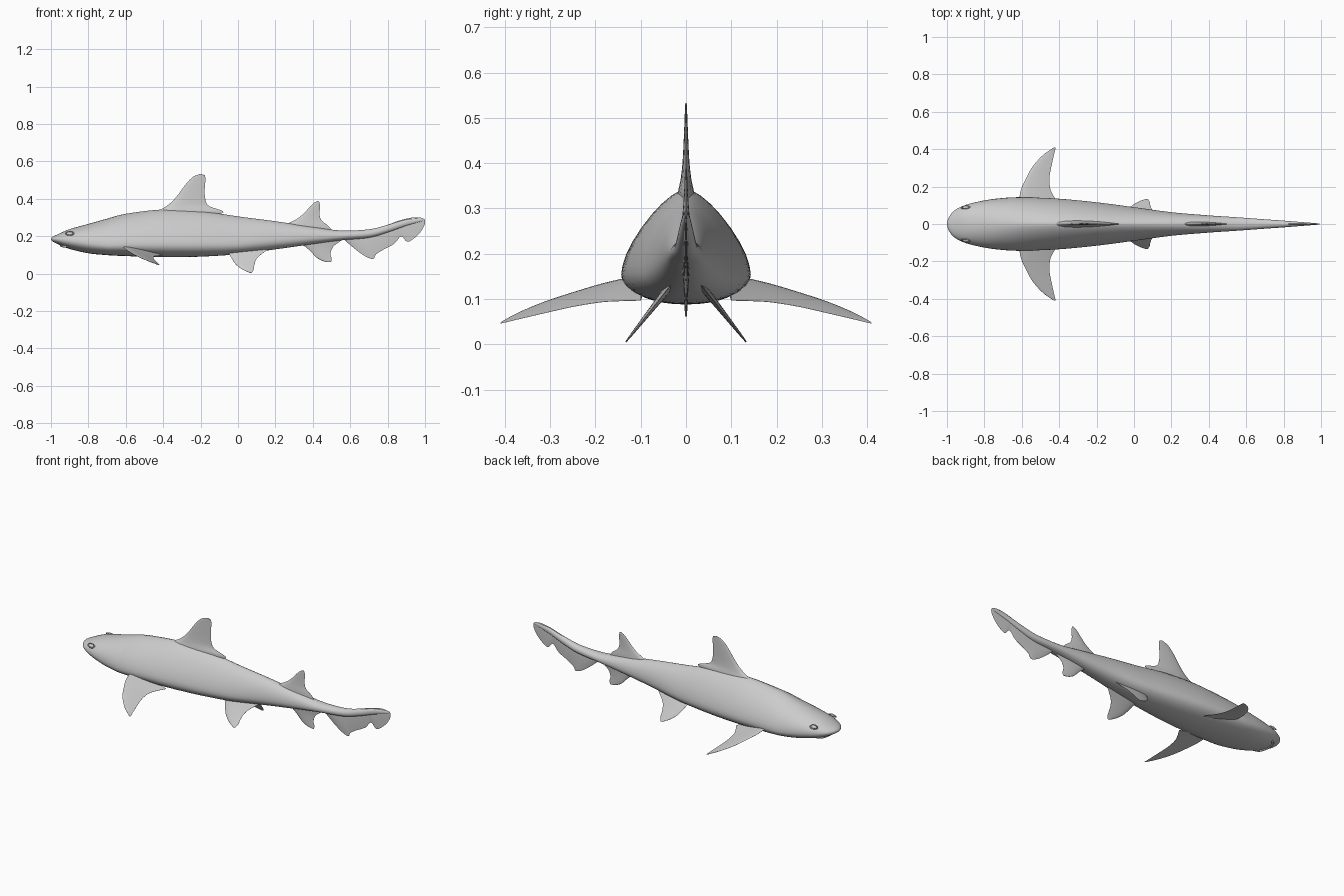
import bpy
import bmesh
from math import sin, cos, pi, sqrt
from mathutils import Vector

cube = bpy.data.objects.get("Cube")
if cube:
    bpy.data.objects.remove(cube, do_unlink=True)

grey = bpy.data.materials.new("shark grey")
grey.use_nodes = True
grey.diffuse_color = (0.6, 0.6, 0.6, 1)
grey.node_tree.nodes["Principled BSDF"].inputs["Base Color"].default_value = (0.6, 0.6, 0.6, 1)


def refine(rows, steps):
    """Smoothly interpolate rows of numbers (Catmull-Rom)."""
    rows = [Vector(r) for r in rows]
    ext = [rows[0]] + rows + [rows[-1]]
    out = []
    for a, b, c, d in zip(ext, ext[1:], ext[2:], ext[3:]):
        for k in range(steps):
            t = k / steps
            out.append(b + (c - a) * (t / 2) + (a * 2 - b * 5 + c * 4 - d) * (t * t / 2)
                       + (b * 3 - a - c * 3 + d) * (t ** 3 / 2))
    return out + [rows[-1]]


def finish(obj, angle=50):
    obj.data.materials.append(grey)
    bpy.ops.object.select_all(action="DESELECT")
    obj.select_set(True)
    bpy.context.view_layer.objects.active = obj
    bpy.ops.object.shade_smooth_by_angle(angle=angle * pi / 180)
    return obj


def loft(name, rings):
    """Skin closed rings of points and cap both ends."""
    bm = bmesh.new()
    loops = [[bm.verts.new(p) for p in ring] for ring in rings]
    for a, b in zip(loops, loops[1:]):
        for i in range(len(a)):
            j = (i + 1) % len(a)
            bm.faces.new((a[i], a[j], b[j], b[i]))
    bm.faces.new(loops[0])
    bm.faces.new(loops[-1])
    bmesh.ops.remove_doubles(bm, verts=bm.verts, dist=0.0002)
    bmesh.ops.recalc_face_normals(bm, faces=bm.faces)
    mesh = bpy.data.meshes.new(name)
    bm.to_mesh(mesh)
    bm.free()
    obj = bpy.data.objects.new(name, mesh)
    bpy.context.collection.objects.link(obj)
    return finish(obj)


def fin(name, stations, place, normal, thick_root, thick_tip, power=1.0):
    """Each station is leading u, v and trailing u, v; place maps (u, v) to space."""
    rows = refine(stations, 4)
    chord = [(1 - cos(pi * k / 8)) / 2 for k in range(9)]
    rings = []
    for n, (u0, v0, u1, v1) in enumerate(rows):
        s = n / (len(rows) - 1)
        thick = thick_tip + (thick_root - thick_tip) * (1 - s) ** power
        a, b = place(u0, v0), place(u1, v1)
        shape = [(t, 1.6 * thick * (sqrt(t) * (1 - t) + 0.02)) for t in chord]
        ring = [a.lerp(b, t) + normal * h for t, h in shape]
        ring += [a.lerp(b, t) - normal * h for t, h in reversed(shape)]
        rings.append(ring)
    return loft(name, rings)


# Body: x, bottom, top, half width, fullness of the back
body = refine([
    (-1.0, .182, .188, .004, 2), (-.99, .172, .198, .036, 2), (-.96, .156, .212, .072, 2),
    (-.9, .132, .238, .102, 2), (-.8, .109, .266, .126, 1.9), (-.7, .099, .294, .139, 1.75),
    (-.6, .094, .32, .143, 1.6), (-.4, .088, .343, .135, 1.5), (-.2, .091, .335, .116, 1.5),
    (0, .104, .306, .09, 1.6), (.2, .13, .28, .063, 1.8), (.4, .158, .25, .046, 2),
    (.55, .178, .231, .036, 2), (.7, .192, .237, .025, 2), (.8, .22, .261, .018, 2),
    (.9, .256, .289, .01, 2), (.99, .282, .296, .003, 2)], 5)
rings = []
for x, low, high, wide, full in body:
    blend = min(1, max(0, (x + 1) / .3))
    mid = low + (high - low) * (.5 - .23 * blend * min(1, max(.1, (.7 - x) / .7)))
    ring = []
    for k in range(36):
        a = 2 * pi * k / 36
        c, s = cos(a), sin(a)
        e = 2 / (full if s > 0 else 2.2)
        y = wide * abs(c) ** e * (1 if c > 0 else -1)
        z = mid + ((high - mid) * s ** e if s > 0 else -(mid - low) * (-s) ** e)
        ring.append((x, y, z))
    rings.append(ring)
loft("body", rings)


# Fins standing on the centre line
def upright(u, v):
    return Vector((u, 0, v))


side = Vector((0, 1, 0))
fin("first_dorsal_fin", [
    (-.47, .315, -.1, .315), (-.41, .345, -.08, .334), (-.37, .37, -.155, .362),
    (-.33, .41, -.175, .4), (-.28, .477, -.178, .45), (-.24, .518, -.174, .505),
    (-.2, .533, -.178, .527)], upright, side, .036, .003, 2)
fin("second_dorsal_fin", [
    (.24, .255, .5, .235), (.29, .279, .48, .258), (.33, .303, .446, .285),
    (.365, .336, .436, .318), (.4, .374, .439, .36), (.425, .389, .434, .386)],
    upright, side, .02, .003, 1.6)
fin("anal_fin", [
    (.3, .17, .56, .19), (.35, .15, .55, .176), (.385, .122, .51, .145),
    (.42, .086, .495, .108), (.455, .067, .501, .08), (.485, .061, .497, .061)],
    upright, side, .016, .003, 1.6)
fin("tail_fin", [
    (.56, .205, .57, .18), (.61, .212, .625, .132), (.64, .218, .68, .093),
    (.66, .222, .722, .079), (.7, .23, .738, .103), (.75, .245, .775, .127),
    (.81, .265, .835, .16), (.85, .28, .872, .2), (.87, .286, .903, .171),
    (.9, .294, .935, .184), (.94, .301, .975, .222), (.97, .3, .998, .262),
    (.99, .296, 1.0, .288)], upright, side, .01, .002)

# Paired fins and face details
for sign, word in ((-1, "right_side"), (1, "left_side")):
    def pectoral(u, v):
        return Vector((u, sign * v, .142 - .25 * (u + .61) - .18 * (v - .14)))

    fin("pectoral_fin_" + word, [
        (-.62, .09, -.4, .1), (-.612, .145, -.43, .15), (-.602, .19, -.448, .19),
        (-.577, .245, -.452, .25), (-.54, .31, -.44, .315), (-.485, .37, -.428, .37),
        (-.43, .408, -.418, .41)],
        pectoral, Vector((.24, sign * .17, .95)), .014, .002)

    def pelvic(u, v):
        return Vector((u, sign * (.05 + .79 * (.11 - v)), v))

    fin("pelvic_fin_" + word, [
        (-.07, .13, .16, .13), (-.045, .1, .13, .108), (-.03, .075, .1, .08),
        (-.01, .048, .088, .05), (.025, .022, .084, .022), (.062, .005, .073, .005)],
        pelvic, Vector((0, sign * .78, .62)), .014, .002)

    # Eyeball with a raised lid ring around it
    spot = Vector((-.9, sign * .089, .215))
    tilt = (-sign * .95, 0, sign * .12)
    bpy.ops.mesh.primitive_uv_sphere_add(segments=20, ring_count=12, radius=1, location=spot, rotation=tilt)
    eye = bpy.context.object
    eye.name = "eye_" + word
    eye.scale = (.017, .01, .007)
    finish(eye)
    bpy.ops.mesh.primitive_torus_add(major_segments=24, minor_segments=8, major_radius=.02,
                                     minor_radius=.003, location=spot, rotation=tilt)
    lid = bpy.context.object
    lid.name = "eyelid_" + word
    lid.scale = (1.1, .6, 1)
    finish(lid)

# Curved lips beneath the snout
arc = refine([(-.885, -.078, .148), (-.925, -.056, .146), (-.945, 0, .151),
              (-.925, .056, .146), (-.885, .078, .148)], 5)
rings = []
for n, p in enumerate(arc):
    r = .003 + .005 * sin(pi * n / (len(arc) - 1))
    out = Vector((p.x + .85, p.y, 0)).normalized()
    rings.append([p + out * r * cos(a) + Vector((0, 0, r * sin(a)))
                  for a in (2 * pi * k / 8 for k in range(8))])
loft("lips", rings)
